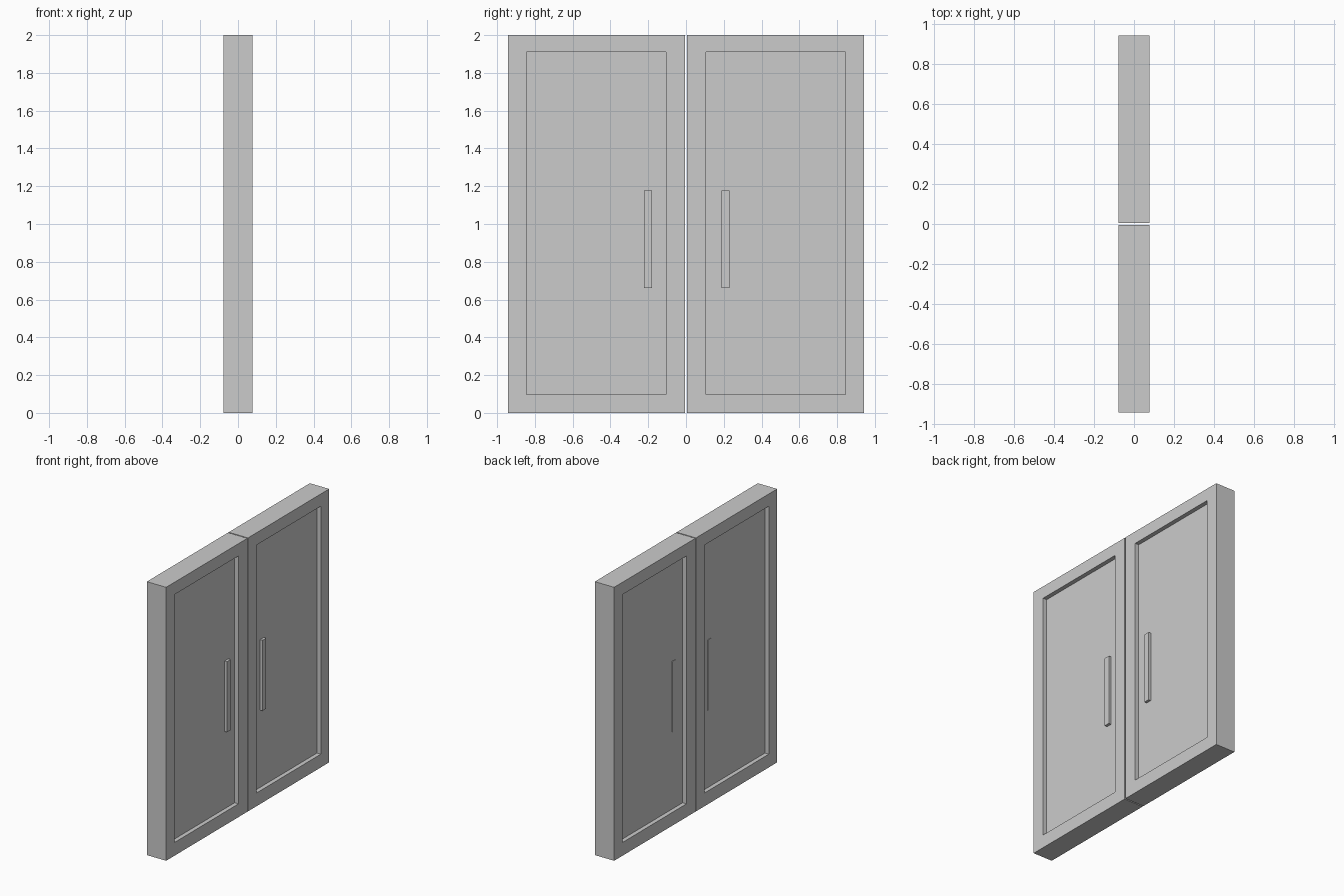
import bpy, bmesh

if "Cube" in bpy.data.objects:
    bpy.data.objects.remove(bpy.data.objects["Cube"])

HALF = 0.078      # half thickness of a door leaf
PANEL = 0.047     # half thickness at the sunken panel
GAP = 0.004       # half gap between the two leaves
WIDTH, HEIGHT = 0.942, 2.0


def add_mesh(name, bm):
    mesh = bpy.data.meshes.new(name)
    bm.to_mesh(mesh)
    bm.free()
    obj = bpy.data.objects.new(name, mesh)
    bpy.context.collection.objects.link(obj)
    return obj


def add_box(bm, lo, hi):
    geo = bmesh.ops.create_cube(bm, size=1)
    for v in geo["verts"]:
        v.co = [(a + b) / 2 + c * (b - a) for a, b, c in zip(lo, hi, v.co)]


def door_leaf(name, side):
    """Slab with a rectangular panel sunk into both broad faces."""
    ya, yb = sorted((side * GAP, side * WIDTH))
    pa, pb = sorted((side * 0.105, side * 0.845))
    bm = bmesh.new()
    add_box(bm, (-HALF, ya, 0), (HALF, yb, HEIGHT))
    bm.normal_update()
    for face in [f for f in bm.faces if abs(f.normal.x) > 0.9]:
        s = 1 if face.normal.x > 0 else -1
        # frame around the panel
        bmesh.ops.inset_region(bm, faces=[face], thickness=0.05)
        for v in face.verts:
            v.co.y = pa if v.co.y < (ya + yb) / 2 else pb
            v.co.z = 0.097 if v.co.z < 1 else 1.91
        # recess walls and floor
        bmesh.ops.inset_region(bm, faces=[face], thickness=0)
        for v in face.verts:
            v.co.x = s * PANEL
    bmesh.ops.recalc_face_normals(bm, faces=bm.faces)
    return add_mesh(name, bm)


def handle(name, y0, y1):
    """Straight bar through the panel, proud on the front, nearly flush behind."""
    bm = bmesh.new()
    add_box(bm, (-PANEL - 0.004, y0, 0.662), (0.067, y1, 1.178))
    return add_mesh(name, bm)


# Door leaves
door_leaf("left_door", -1)
door_leaf("right_door", 1)

# Pull handles
handle("left_handle", -0.222, -0.18)
handle("right_handle", 0.188, 0.23)
